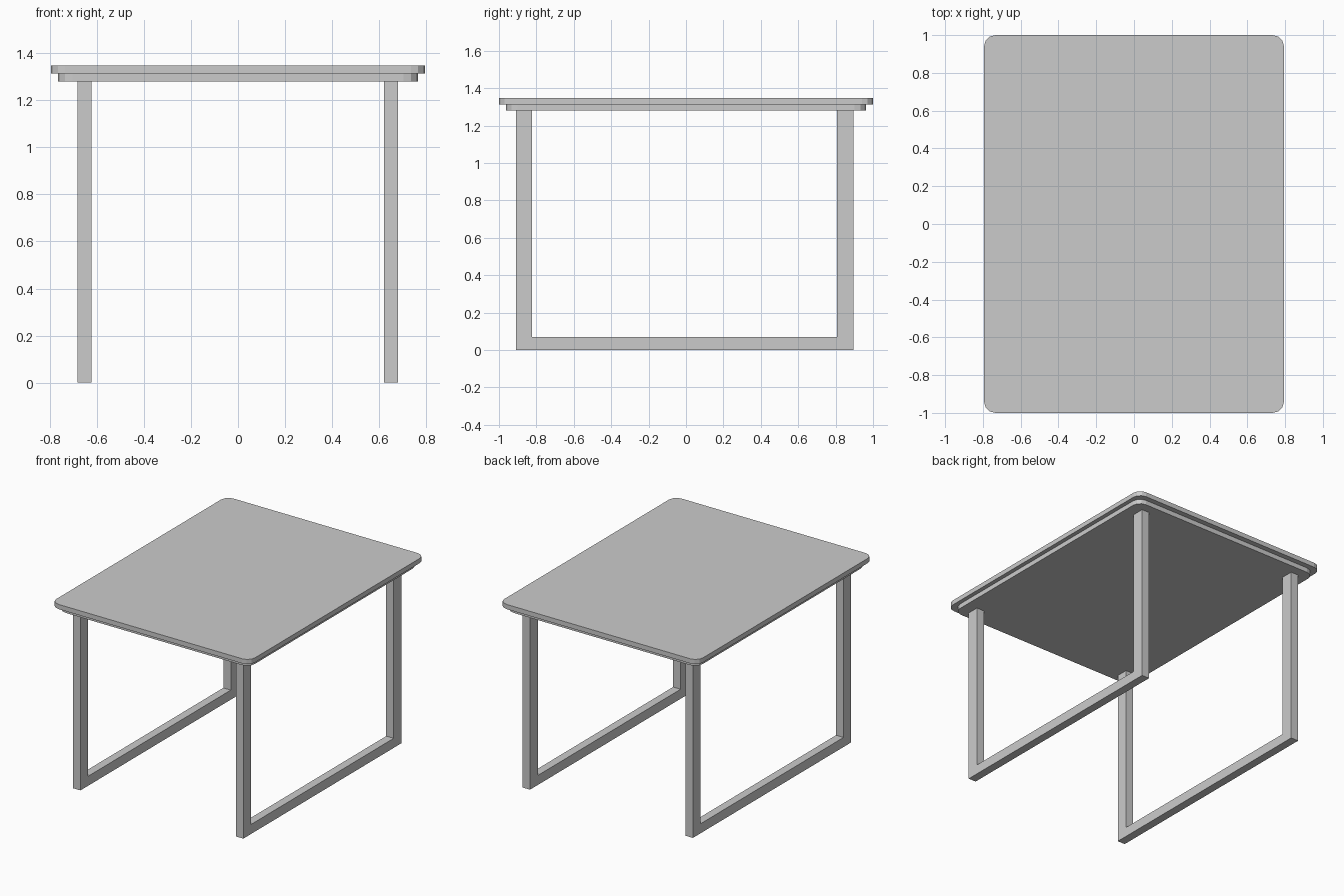
import bpy, bmesh, math

if "Cube" in bpy.data.objects:
    bpy.data.objects.remove(bpy.data.objects["Cube"])


def extrude_profile(name, pts, vec):
    """Flat polygon swept along a vector into a closed solid."""
    bm = bmesh.new()
    face = bm.faces.new([bm.verts.new(p) for p in pts])
    ext = bmesh.ops.extrude_face_region(bm, geom=[face])
    bmesh.ops.translate(bm, vec=vec, verts=[g for g in ext["geom"] if isinstance(g, bmesh.types.BMVert)])
    bmesh.ops.recalc_face_normals(bm, faces=bm.faces)
    mesh = bpy.data.meshes.new(name)
    bm.to_mesh(mesh)
    bm.free()
    obj = bpy.data.objects.new(name, mesh)
    bpy.context.collection.objects.link(obj)
    return obj


def rounded_slab(name, hx, hy, z0, z1, r, segs=3):
    pts = []
    for q, (sx, sy) in enumerate([(1, 1), (-1, 1), (-1, -1), (1, -1)]):
        for i in range(segs + 1):
            a = math.pi / 2 * (q + i / segs)
            pts.append((sx * (hx - r) + r * math.cos(a), sy * (hy - r) + r * math.sin(a), z0))
    return extrude_profile(name, pts, (0, 0, z1 - z0))


# Two stacked slabs with rounded corners
rounded_slab("table_top", 0.794, 1.0, 1.314, 1.348, 0.06)
rounded_slab("under_top", 0.764, 0.962, 1.28, 1.314, 0.06)

# U-shaped leg frames, one on each side
u_shape = [(-0.91, 0), (0.895, 0), (0.895, 1.28), (0.806, 1.28),
           (0.806, 0.069), (-0.824, 0.069), (-0.824, 1.28), (-0.91, 1.28)]
for side, x in (("left", -0.652), ("right", 0.65)):
    extrude_profile(side + "_leg_frame", [(x - 0.03, y, z) for y, z in u_shape], (0.06, 0, 0))
